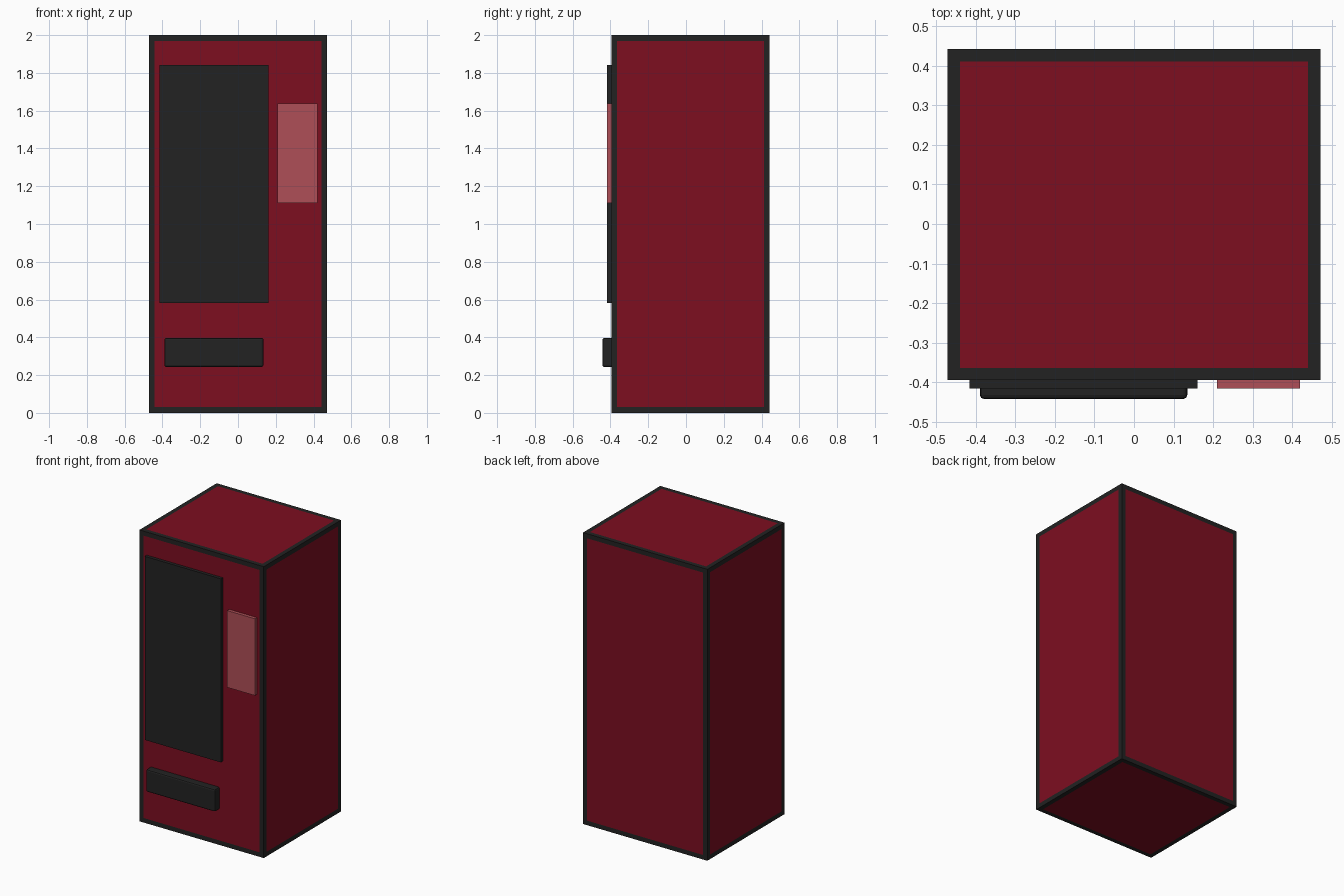
import bpy, bmesh

if "Cube" in bpy.data.objects:
    bpy.data.objects.remove(bpy.data.objects["Cube"])

def material(name, rgb):
    m = bpy.data.materials.new(name)
    m.diffuse_color = (*rgb, 1)
    m.use_nodes = True
    m.node_tree.nodes["Principled BSDF"].inputs["Base Color"].default_value = m.diffuse_color
    return m

RED = material("deep red", (0.205, 0.0044, 0.0144))
DARK = material("charcoal", (0.016, 0.016, 0.016))
PINK = material("dusty pink", (0.429, 0.078, 0.095))

def box(name, lo, hi, mats, bevel=0, inset=0):
    """Box between two corners; optional bevel, or inset panels in the second material."""
    bm = bmesh.new()
    bmesh.ops.create_cube(bm, size=1)
    for v in bm.verts:
        v.co = [hi[i] if v.co[i] > 0 else lo[i] for i in range(3)]
    if inset:
        panels = list(bm.faces)
        bmesh.ops.inset_individual(bm, faces=panels, thickness=inset, use_even_offset=True)
        for f in panels:
            f.material_index = 1
    if bevel:
        bmesh.ops.bevel(bm, geom=list(bm.edges), offset=bevel, segments=2,
                        profile=0.5, affect='EDGES')
    me = bpy.data.meshes.new(name)
    bm.to_mesh(me)
    bm.free()
    for m in mats:
        me.materials.append(m)
    ob = bpy.data.objects.new(name, me)
    bpy.context.collection.objects.link(ob)
    return ob

FRONT = -0.395

# Cabinet: dark edge frame with a red panel on every side
box("cabinet", (-0.472, FRONT, 0), (0.472, 0.443, 2), [DARK, RED], inset=0.031)

# Display window, control panel and pick-up tray on the front
box("display_window", (-0.416, -0.417, 0.582), (0.161, FRONT + 0.01, 1.842), [DARK])
box("control_panel", (0.21, -0.417, 1.11), (0.42, FRONT + 0.01, 1.637), [PINK])
box("pickup_tray", (-0.39, -0.443, 0.243), (0.135, FRONT + 0.02, 0.397), [DARK], bevel=0.01)
